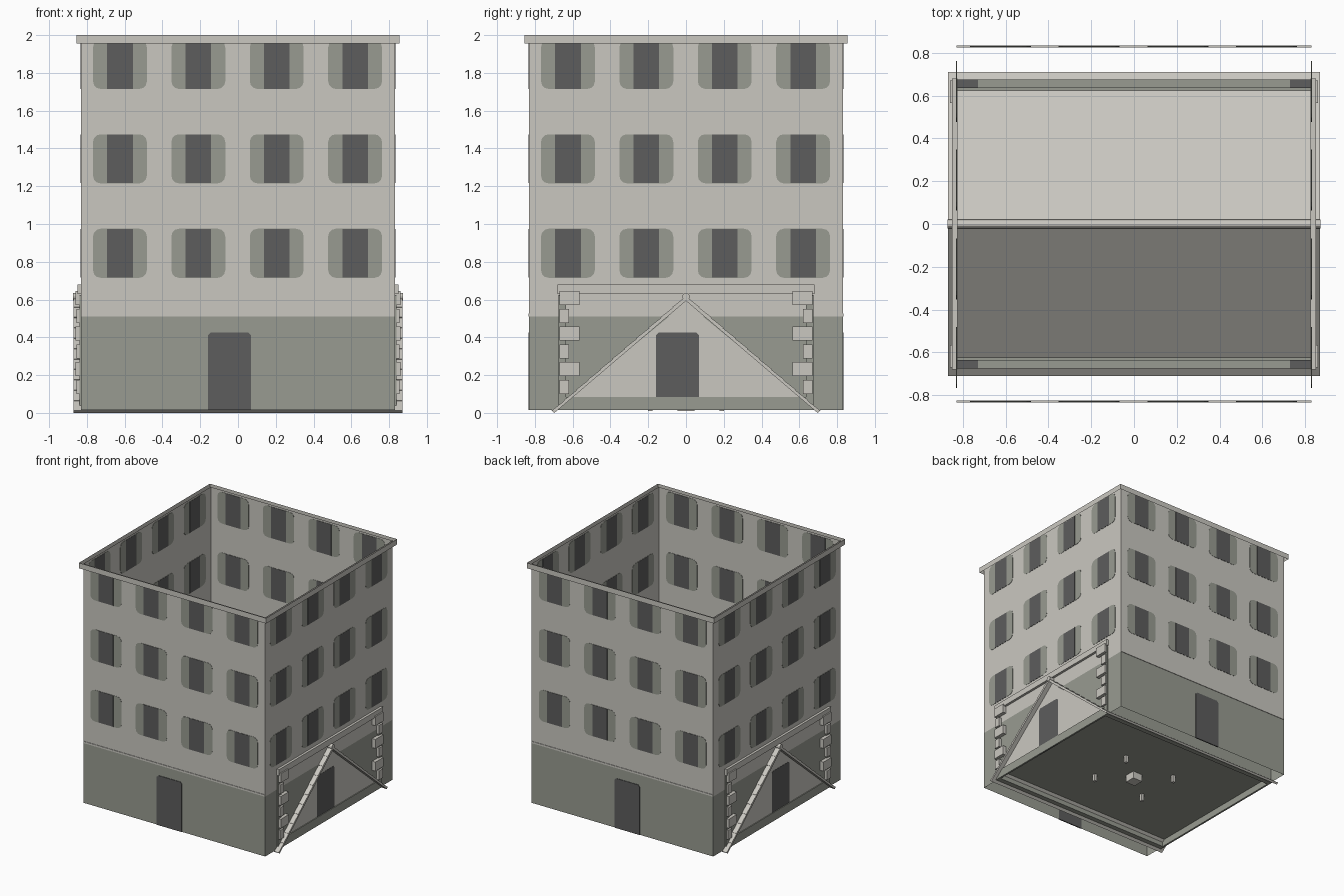
import bpy, bmesh, math
from mathutils import Matrix, Vector

cube = bpy.data.objects.get("Cube")
if cube:
    bpy.data.objects.remove(cube, do_unlink=True)


def material(name, rgb):
    m = bpy.data.materials.new(name)
    m.use_nodes = True
    m.diffuse_color = (*rgb, 1)
    m.node_tree.nodes["Principled BSDF"].inputs["Base Color"].default_value = (*rgb, 1)
    return m


PLASTER = material("pale plaster", (0.59, 0.575, 0.53))
STONE = material("green grey stone", (0.315, 0.33, 0.285))
DARK = material("dark opening", (0.11, 0.11, 0.11))


def finish(bm, name, mat):
    bmesh.ops.recalc_face_normals(bm, faces=bm.faces)
    mesh = bpy.data.meshes.new(name)
    bm.to_mesh(mesh)
    bm.free()
    ob = bpy.data.objects.new(name, mesh)
    mesh.materials.append(mat)
    bpy.context.collection.objects.link(ob)
    return ob


def box(name, lo, hi, mat):
    bm = bmesh.new()
    bmesh.ops.create_cube(bm, size=1)
    lo, hi = Vector(lo), Vector(hi)
    for v in bm.verts:
        v.co = (lo + hi) / 2 + Vector(a * b for a, b in zip(v.co, hi - lo))
    return finish(bm, name, mat)


def sheet(name, points, mat, turn):
    bm = bmesh.new()
    bm.faces.new([bm.verts.new(turn @ Vector(p)) for p in points])
    return finish(bm, name, mat)


def prism(name, outline, depth, mat, turn):
    """Extrude an outline in the local xz plane by depth, centred on y = 0."""
    bm = bmesh.new()
    face = bm.faces.new([bm.verts.new((x, -depth / 2, z)) for x, z in outline])
    out = bmesh.ops.extrude_face_region(bm, geom=[face])
    moved = [g for g in out["geom"] if isinstance(g, bmesh.types.BMVert)]
    bmesh.ops.translate(bm, verts=moved, vec=(0, depth, 0))
    bmesh.ops.transform(bm, matrix=turn, verts=bm.verts)
    return finish(bm, name, mat)


def rounded(cx, cz, w, h, r):
    pts = []
    for i, (sx, sz) in enumerate([(1, 1), (-1, 1), (-1, -1), (1, -1)]):
        for k in range(4):
            a = math.radians(90 * i + 30 * k)
            pts.append((cx + sx * (w / 2 - r) + r * math.cos(a),
                        cz + sz * (h / 2 - r) + r * math.sin(a)))
    return pts


def rect(x0, x1, z0, z1):
    return [(x0, z0), (x1, z0), (x1, z1), (x0, z1)]


HALF, BASE, BAND, TOP = 0.83, 0.015, 0.51, 1.99
COLUMNS = (-0.625, -0.21, 0.205, 0.62)
ROWS = (0.845, 1.345, 1.845)
RIM = 0.855

# Four walls; each is laid out in its own xz plane and moved into place
quarter = Matrix.Rotation(math.pi / 2, 4, 'Z')
walls = {
    "front": Matrix.Translation((0, -HALF, 0)),
    "back": Matrix.Translation((0, HALF, 0)),
    "left": Matrix.Translation((HALF, 0, 0)) @ quarter,
    "right": Matrix.Translation((-HALF, 0, 0)) @ quarter,
}
for side, turn in walls.items():
    def panel(name, x, z0, z1, mat, y=0):
        sheet(f"{side}_{name}", [(-x, y, z0), (x, y, z0), (x, y, z1), (-x, y, z1)], mat, turn)

    panel("lower_wall", HALF, BASE, BAND, STONE)
    panel("upper_wall", HALF, BAND, TOP, PLASTER)
    outward = (RIM - HALF) * (-1 if side in ("front", "right") else 1)
    if side in ("left", "right"):
        outward = -outward
        if side == "right":
            outward = RIM - HALF
    panel("cornice", RIM, 1.955, 2.0, PLASTER, outward)
    for r, z in enumerate(ROWS):
        for c, x in enumerate(COLUMNS):
            tag = f"{side}_window_{r}_{c}"
            prism(tag + "_surround", rounded(x, z, 0.285, 0.26, 0.04), 0.004, STONE, turn)
            prism(tag + "_opening", rect(x - 0.068, x + 0.068, z - 0.129, z + 0.129),
                  0.006, DARK, turn)
    prism(side + "_door", rect(-0.16, 0.07, BASE, 0.41) [:2]
          + [(0.07, 0.41), (0.055, 0.425), (-0.145, 0.425), (-0.16, 0.41)], 0.009, DARK, turn)
    if side in ("front", "back"):
        prism(side + "_string_course", rect(-HALF, HALF, BAND, 0.525), 0.008, PLASTER, turn)
    else:
        # Gable panel set on the end wall
        prism(side + "_gable", [(-0.61, 0.085), (0.61, 0.085), (0, 0.583)], 0.006, PLASTER, turn)

# Stone portal on both end walls: lintel and alternating quoins
for s, side in ((1, "left"), (-1, "right")):
    def block(name, y0, y1, z0, z1, reach):
        x0, x1 = sorted((s * 0.825, s * reach))
        box(f"{side}_{name}", (x0, min(y0, y1), z0), (x1, max(y0, y1), z1), PLASTER)

    block("lintel", -0.68, 0.68, 0.63, 0.68, 0.85)
    for t in (-1, 1):
        for i in range(6):
            z = 0.1 + i * 0.094
            inner = 0.565 if i % 2 else 0.62
            block(f"quoin_{i}_{'back' if t > 0 else 'front'}", t * inner, t * 0.67,
                  z, z + 0.075, 0.86 if i % 2 else 0.855)

# Inner long walls that rise through the roof, with dark ends on top
for t, side in ((-1, "front"), (1, "back")):
    y0, y1 = sorted((t * 0.635, t * 0.675))
    box(side + "_inner_wall", (-0.84, y0, BASE), (0.84, y1, 0.62), STONE)
    for s in (-1, 1):
        x0, x1 = sorted((s * 0.73, s * 0.84))
        box(f"{side}_inner_wall_end_{'left' if s > 0 else 'right'}",
            (x0, y0, 0.62), (x1, y1, 0.624), DARK)

# Pitched roof made of shallow overlapping courses, running along x
COURSES, EAVE, RISE = 11, 0.705, 0.605
slope = Vector((EAVE, -RISE)).normalized()
normal = Vector((-slope.y, slope.x))
for t, side in ((-1, "front"), (1, "back")):
    top, under = [], []
    for i in range(COURSES):
        for k, lift in ((i, 0.006), (i + 1, 0.010)):
            f = k / COURSES
            p = Vector((EAVE * f, RISE * (1 - f) + 0.004)) + normal * lift
            top.append((t * p.x, p.y))
    under = [(t * (EAVE - 0.008), 0.0), (0, RISE - 0.012)]
    prism(side + "_roof_slope", top + under, 1.74, PLASTER, quarter)

# Round ridge roll
bm = bmesh.new()
bmesh.ops.create_cone(bm, segments=12, radius1=0.02, radius2=0.02, depth=1.745, cap_ends=True)
bmesh.ops.transform(bm, verts=bm.verts,
                    matrix=Matrix.Translation((0, 0, 0.615)) @ Matrix.Rotation(math.pi / 2, 4, 'Y'))
finish(bm, "ridge_roll", PLASTER)

# Floor slab with end skirts, and the short posts beneath it
box("floor_slab", (-0.84, -0.66, 0.07), (0.84, 0.66, 0.085), STONE)
for s, side in ((1, "left"), (-1, "right")):
    x0, x1 = sorted((s * 0.825, s * 0.84))
    box(side + "_floor_skirt", (x0, -0.66, BASE), (x1, 0.66, 0.07), STONE)
box("centre_post", (-0.045, -0.045, 0.01), (0.045, 0.045, 0.075), PLASTER)
for x in (-0.24, 0.24):
    for y in (-0.19, 0.19):
        box("small_post", (x - 0.012, y - 0.012, 0.01), (x + 0.012, y + 0.012, 0.075), PLASTER)
